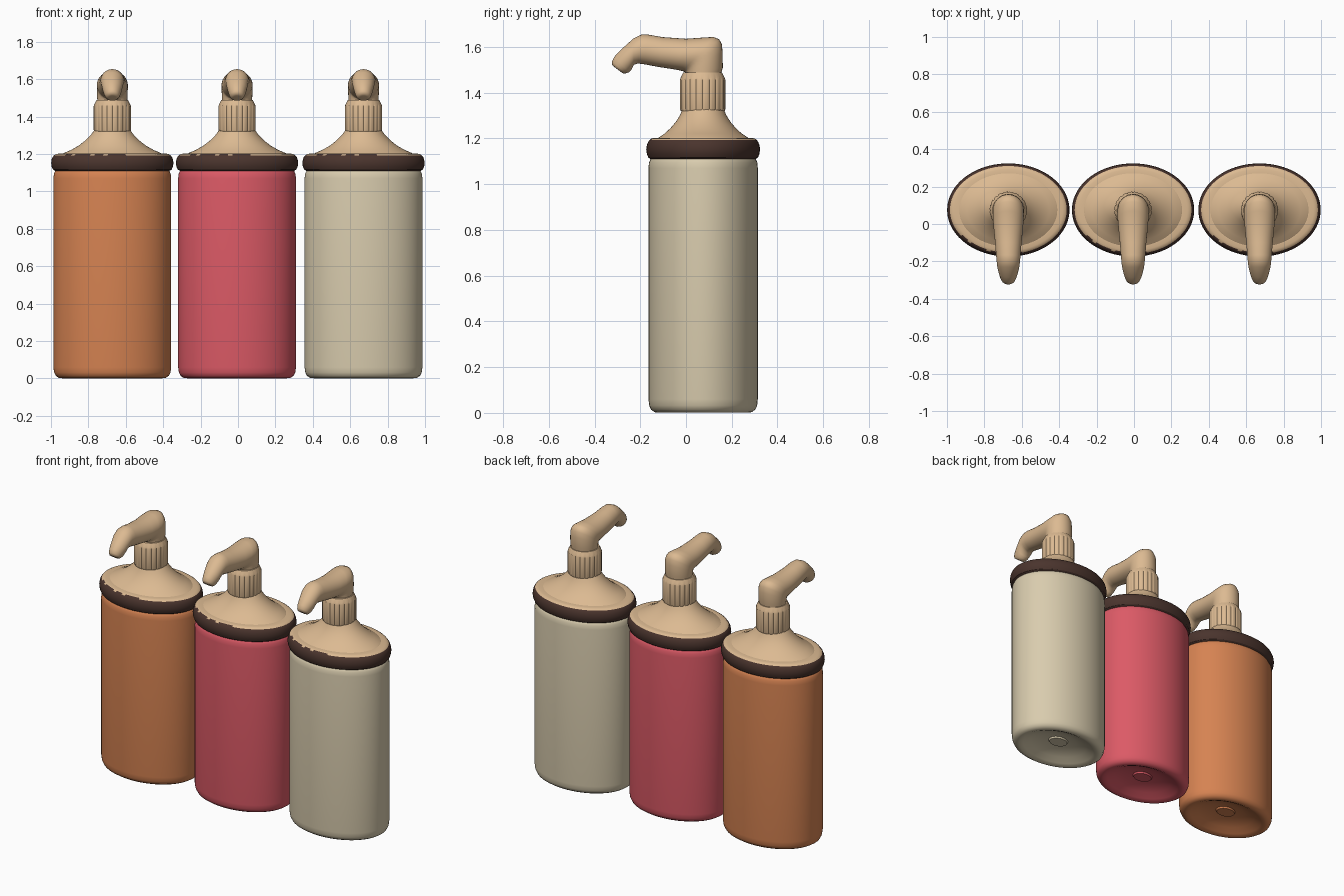
import bpy, math
from mathutils import Vector

if "Cube" in bpy.data.objects:
    bpy.data.objects.remove(bpy.data.objects["Cube"])

CY = 0.075   # bottle axis in y
SEG = 80


def material(name, rgb):
    m = bpy.data.materials.new(name)
    lin = [((c / 255 + 0.055) / 1.055) ** 2.4 for c in rgb]
    m.diffuse_color = (*lin, 1)
    m.use_nodes = True
    m.node_tree.nodes["Principled BSDF"].inputs["Base Color"].default_value = m.diffuse_color
    return m


TAN = material("tan_plastic", (220, 186, 146))
DARK = material("dark_brown_band", (74, 52, 45))
BODIES = [("orange", -0.672, material("orange", (214, 131, 82))),
          ("red", -0.005, material("red", (220, 90, 102))),
          ("cream", 0.671, material("cream", (217, 204, 174)))]


def skin(name, rings, mats, cap_start=True, cap_end=True, angle=35):
    """Join equal-length rings of points into a smooth tube."""
    n = len(rings[0])
    verts = [p for r in rings for p in r]
    faces = [(i * n + j, i * n + (j + 1) % n, (i + 1) * n + (j + 1) % n, (i + 1) * n + j)
             for i in range(len(rings) - 1) for j in range(n)]
    if cap_start:
        faces.append(tuple(reversed(range(n))))
    if cap_end:
        faces.append(tuple(range(len(verts) - n, len(verts))))
    me = bpy.data.meshes.new(name)
    me.from_pydata(verts, [], faces)
    for m in mats:
        me.materials.append(m)
    ob = bpy.data.objects.new(name, me)
    bpy.context.collection.objects.link(ob)
    bpy.ops.object.select_all(action='DESELECT')
    ob.select_set(True)
    bpy.context.view_layer.objects.active = ob
    bpy.ops.object.mode_set(mode='EDIT')
    bpy.ops.mesh.select_all(action='SELECT')
    bpy.ops.mesh.normals_make_consistent(inside=False)
    bpy.ops.object.mode_set(mode='OBJECT')
    bpy.ops.object.shade_smooth_by_angle(angle=math.radians(angle))
    return ob


def oval(cx, rx, ry, z, n=SEG):
    return [(cx + rx * math.cos(2 * math.pi * k / n),
             CY + ry * math.sin(2 * math.pi * k / n), z) for k in range(n)]


# body: recessed base, rounded foot, straight wall, shoulder (rx, ry, z)
BODY = [(.06, .045, .045), (.065, .05, .055), (.12, .09, .05), (.19, .14, .032),
        (.24, .175, .01), (.265, .195, .001), (.285, .212, .003), (.302, .228, .014),
        (.311, .236, .032), (.315, .239, .06), (.315, .239, 1.07), (.312, .237, 1.095),
        (.305, .23, 1.11), (.28, .21, 1.13)]

# cap: underside, rounded band, flat lip, flared cone up to the neck
CAP = [(.27, .20, 1.11), (.305, .23, 1.11), (.317, .24, 1.117), (.324, .246, 1.132),
       (.327, .249, 1.152), (.324, .246, 1.172), (.319, .241, 1.184), (.312, .235, 1.193),
       (.302, .227, 1.199), (.29, .217, 1.202), (.262, .196, 1.203), (.258, .192, 1.206),
       (.22, .168, 1.222), (.18, .143, 1.245), (.145, .12, 1.272), (.115, .101, 1.302),
       (.095, .09, 1.33)]

# pump head: (upper y, z), (lower y, z), half width, swept from stem to spout
HEAD = [((.152, 1.44), (-.002, 1.44), .078), ((.154, 1.485), (-.002, 1.478), .079),
        ((.161, 1.51), (-.002, 1.485), .081), ((.160, 1.575), (-.003, 1.488), .082),
        ((.157, 1.612), (-.005, 1.490), .083), ((.145, 1.634), (-.008, 1.492), .083),
        ((.12, 1.644), (-.014, 1.494), .083), ((.07, 1.641), (-.024, 1.497), .082),
        ((0, 1.636), (-.05, 1.502), .078), ((-.10, 1.643), (-.115, 1.512), .070),
        ((-.165, 1.654), (-.18, 1.524), .065), ((-.195, 1.654), (-.21, 1.528), .062),
        ((-.23, 1.637), (-.228, 1.522), .059), ((-.285, 1.588), (-.238, 1.502), .051),
        ((-.313, 1.558), (-.25, 1.489), .044), ((-.323, 1.537), (-.263, 1.485), .038),
        ((-.323, 1.522), (-.276, 1.485), .031), ((-.313, 1.512), (-.283, 1.490), .02)]

for tag, cx, colour in BODIES:
    skin(tag + "_bottle_body", [oval(cx, *p) for p in BODY], [colour])

    # cap with dark band; band climbs unevenly onto the lip at the front left
    cap = skin(tag + "_pump_cap", [oval(cx, *p) for p in CAP], [TAN, DARK], angle=30)
    for f in cap.data.polygons:
        c = f.center
        a = math.degrees(math.atan2((c.y - CY) / .249, (c.x - cx) / .327)) % 360
        limit = 1.189
        if 205 < a < 282:
            limit = 1.1985 if math.sin(a * .35) + math.sin(a * .9) > -.5 else 1.194
        if c.z < limit:
            f.material_index = 1

    # fluted neck ring
    n = 100
    rings = []
    for r, z, groove in [(.085, 1.318, 0), (.096, 1.32, 0), (.1, 1.33, .005),
                         (.1, 1.455, .005), (.096, 1.466, 0), (.085, 1.488, 0),
                         (.07, 1.49, 0)]:
        rings.append([(cx + (r - (groove if k % 5 == 0 else 0)) * math.cos(2 * math.pi * k / n),
                       CY - .002 + (r - (groove if k % 5 == 0 else 0)) * math.sin(2 * math.pi * k / n),
                       z) for k in range(n)])
    skin(tag + "_fluted_neck", rings, [TAN])

    # pump head and spout
    rings = []
    for (ty, tz), (by, bz), w in HEAD:
        mid = Vector((cx, (ty + by) / 2, (tz + bz) / 2))
        up = Vector((0, (ty - by) / 2, (tz - bz) / 2))
        ring = []
        for k in range(32):
            t = 2 * math.pi * k / 32
            ring.append(mid + up * math.cos(t) + Vector((w * math.sin(t), 0, 0)))
        rings.append(ring)
    skin(tag + "_pump_head", rings, [TAN], angle=50)
